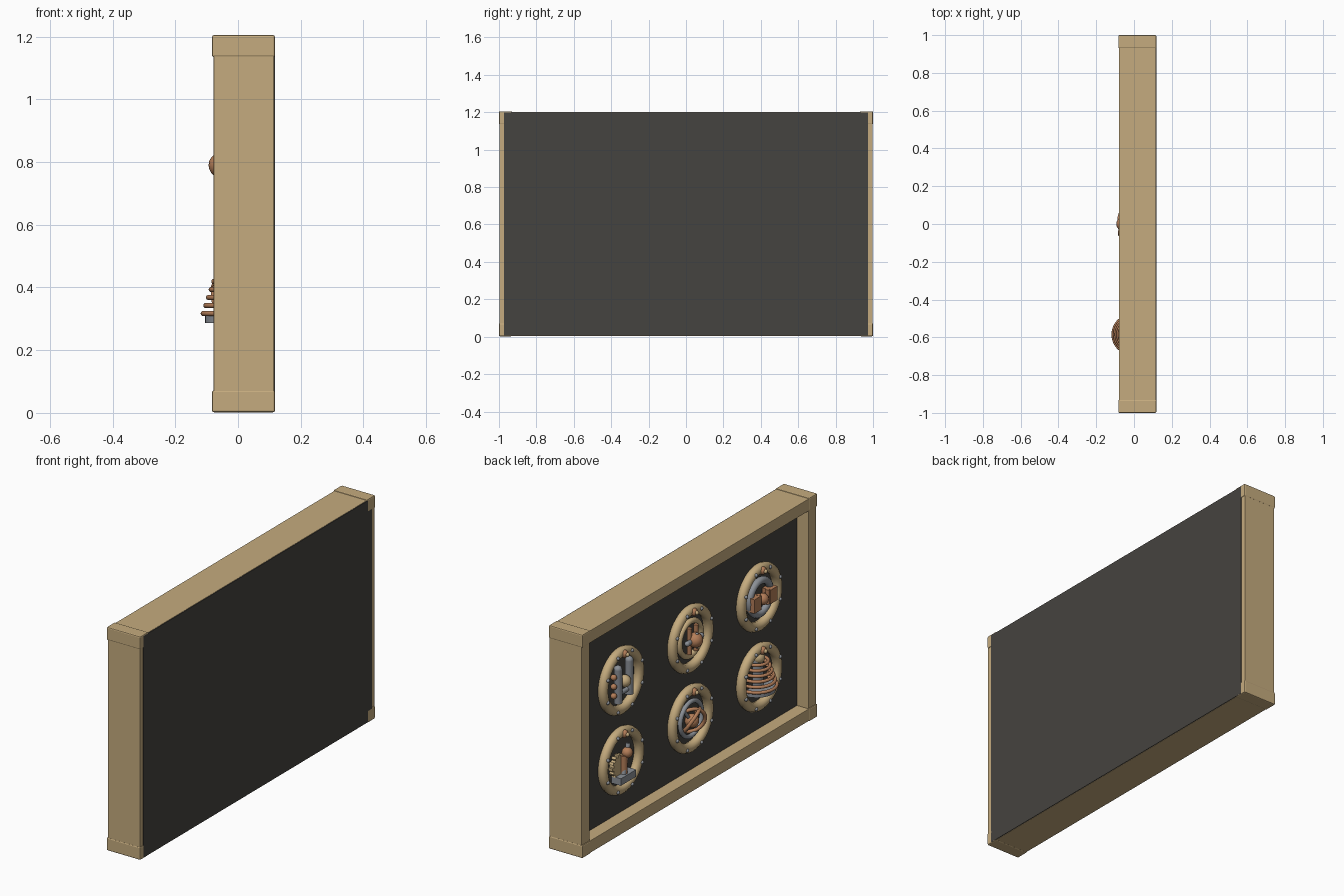
import bpy, math
from mathutils import Vector

if "Cube" in bpy.data.objects:
    bpy.data.objects.remove(bpy.data.objects["Cube"])


def material(name, rgb):
    m = bpy.data.materials.new(name)
    m.diffuse_color = (*rgb, 1)
    m.use_nodes = True
    m.node_tree.nodes["Principled BSDF"].inputs["Base Color"].default_value = m.diffuse_color
    return m


BRASS = material("brass", (0.56, 0.41, 0.21))
DARK = material("dark_panel", (0.06, 0.056, 0.05))
COPPER = material("copper", (0.46, 0.21, 0.10))
STEEL = material("steel", (0.26, 0.28, 0.31))
FACE = -0.01            # x of the recessed panel face
origin = (0.0, 0.0)     # y, z centre of the medallion being built


def finish(name, mat, smooth=True):
    o = bpy.context.object
    o.name = name
    o.data.materials.append(mat)
    if smooth:
        bpy.ops.object.shade_smooth_by_angle(angle=math.radians(40))
    return o


def box(name, lo, hi, mat, bevel=0.0):
    lo, hi = Vector(lo), Vector(hi)
    bpy.ops.mesh.primitive_cube_add(size=1, location=(lo + hi) / 2)
    o = bpy.context.object
    o.scale = hi - lo
    bpy.ops.object.transform_apply(location=False, rotation=False)
    if bevel:
        b = o.modifiers.new("bevel", 'BEVEL')
        b.width, b.segments = bevel, 2
    return finish(name, mat, False)


# Medallion helpers: a = height above panel, u = right, v = up, as seen facing the dials
def at(a, u, v):
    return Vector((FACE - a, origin[0] - u, origin[1] + v))


def block(name, c, size, mat, tilt=0.0):
    bpy.ops.mesh.primitive_cube_add(size=1, location=at(*c), rotation=(tilt, 0, 0))
    bpy.context.object.scale = size
    return finish(name, mat, False)


def ball(name, c, r, mat):
    bpy.ops.mesh.primitive_uv_sphere_add(segments=16, ring_count=10, radius=r, location=at(*c))
    return finish(name, mat)


def rod(name, p, q, r, mat, sides=16):
    p, q = at(*p), at(*q)
    d = q - p
    bpy.ops.mesh.primitive_cylinder_add(vertices=sides, radius=r, depth=d.length, location=(p + q) / 2,
                                        rotation=d.to_track_quat('Z', 'Y').to_euler())
    return finish(name, mat)


def hoop(name, c, R, r, mat, axis=(1, 0, 0)):
    bpy.ops.mesh.primitive_torus_add(major_segments=40, minor_segments=10, major_radius=R, minor_radius=r,
                                     location=at(*c),
                                     rotation=Vector(axis).to_track_quat('Z', 'Y').to_euler())
    return finish(name, mat)


# Backing panel and surrounding frame
box("backing_panel", (FACE, -0.972, 0.006), (0.118, 0.972, 1.199), DARK)
for s in (-1, 1):
    y0, y1 = sorted((s * 0.93, s * 0.998))
    box("side_post", (-0.078, y0, 0.06), (0.115, y1, 1.145), BRASS, 0.003)
    e0, e1 = sorted((s * 0.93, s * 1.0))
    for z in (0.002, 1.135):
        box("corner_block", (-0.083, e0, z), (0.118, e1, z + 0.07), BRASS, 0.006)
for z in (0.004, 1.135):
    box("cross_rail", (-0.08, -0.94, z), (0.115, 0.94, z + 0.066), BRASS, 0.003)


# Porthole ring shared by every medallion
def porthole():
    hoop("porthole_ring", (0.016, 0, 0), 0.153, 0.026, BRASS)
    for i in range(8):
        t = math.tau * (i + 0.5) / 8
        ball("ring_rivet", (0.04, 0.157 * math.cos(t), 0.157 * math.sin(t)), 0.0095, STEEL)
    ball("ring_knob", (0.035, 0, 0.148), 0.021, COPPER)
    ball("knob_cap", (0.054, 0, 0.148), 0.011, BRASS)


def twin_pistons():
    for u, v in ((-0.045, -0.005), (0.05, 0.01)):
        rod("piston_cylinder", (0.03, u, v - 0.095), (0.03, u, v + 0.085), 0.021, STEEL)
        ball("piston_dome", (0.03, u, v + 0.085), 0.021, STEEL)
    rod("piston_crossbar", (0.03, -0.045, -0.055), (0.03, 0.05, -0.055), 0.012, STEEL)
    ball("pressure_bulb", (0.035, 0.005, 0.0), 0.032, BRASS)
    for v in (-0.05, 0.0, 0.05):
        ball("side_valve", (0.03, -0.082, v), 0.016, COPPER)


def caged_core():
    hoop("core_ring", (0.015, 0, 0), 0.092, 0.015, BRASS)
    ball("core_sphere", (0.045, 0, 0), 0.039, COPPER)
    for u in (-0.028, 0.028):
        rod("core_bar", (0.03, u, -0.07), (0.03, u, 0.07), 0.012, COPPER)
    rod("core_arm", (0.04, -0.065, 0), (0.04, 0.065, 0), 0.013, STEEL)
    for u, v in ((-0.06, 0), (0.06, 0), (0, 0.035), (0, -0.035)):
        ball("arm_tip", (0.055 if v else 0.04, u, v), 0.014 if v == 0 else 0.008, STEEL)


def clasp():
    hoop("clasp_ring", (0.02, 0.0, 0.0), 0.088, 0.019, STEEL)
    for s in (-1, 1):
        block("clasp_plate", (0.032, s * 0.068, -0.005), (0.05, 0.06, 0.075), COPPER)
        rod("clasp_edge", (0.04, s * 0.038, -0.045), (0.04, s * 0.038, 0.035), 0.011, COPPER)
    rod("clasp_axle", (0.03, -0.08, 0), (0.03, 0.08, 0), 0.014, COPPER)
    ball("clasp_boss", (0.038, 0, -0.005), 0.03, COPPER)


def lever_gear():
    block("lever_base", (0.03, 0.005, -0.085), (0.055, 0.13, 0.038), STEEL)
    rod("gear_wheel", (0.0, -0.025, -0.02), (0.025, -0.025, -0.02), 0.05, BRASS, 24)
    for i in range(12):
        t = math.tau * i / 12
        block("gear_tooth", (0.013, -0.025 + 0.053 * math.cos(t), -0.02 + 0.053 * math.sin(t)),
              (0.024, 0.015, 0.015), BRASS, -t)
    rod("lever_arm", (0.035, -0.005, -0.07), (0.035, 0.035, 0.085), 0.012, STEEL)
    rod("lever_column", (0.03, 0.005, -0.07), (0.03, 0.005, 0.03), 0.018, COPPER)
    ball("lever_grip", (0.038, 0.022, 0.04), 0.028, COPPER)


def gyroscope():
    hoop("gyro_outer", (0.02, 0, 0.0), 0.092, 0.012, STEEL)
    hoop("gyro_ring", (0.02, 0, -0.01), 0.072, 0.010, COPPER, (0.8, 0.35, 0.6))
    hoop("gyro_ring", (0.02, 0, -0.01), 0.072, 0.010, COPPER, (0.8, -0.6, 0.3))
    ball("gyro_core", (0.025, 0, -0.01), 0.036, COPPER)
    rod("gyro_axle", (0.02, -0.06, 0.06), (0.02, 0.06, -0.08), 0.009, STEEL)


def coil_tower():
    rod("coil_base", (0.0, 0, -0.073), (0.0, 0, -0.045), 0.095, STEEL, 32)
    for i in range(6):
        hoop("coil_turn", (0.0, 0, -0.043 + 0.0255 * i), 0.101 - 0.0085 * i, 0.0085, COPPER, (0, 0, 1))
    rod("coil_core", (0.0, 0, -0.05), (0.0, 0, 0.10), 0.035, STEEL)
    ball("coil_finial", (0.012, 0, 0.105), 0.033, BRASS)


# Two rows of three medallions
layout = {(0.59, 0.79): twin_pistons, (0.0, 0.79): caged_core, (-0.585, 0.79): clasp,
          (0.59, 0.36): lever_gear, (0.0, 0.36): gyroscope, (-0.585, 0.36): coil_tower}
for origin, build in layout.items():
    porthole()
    build()
